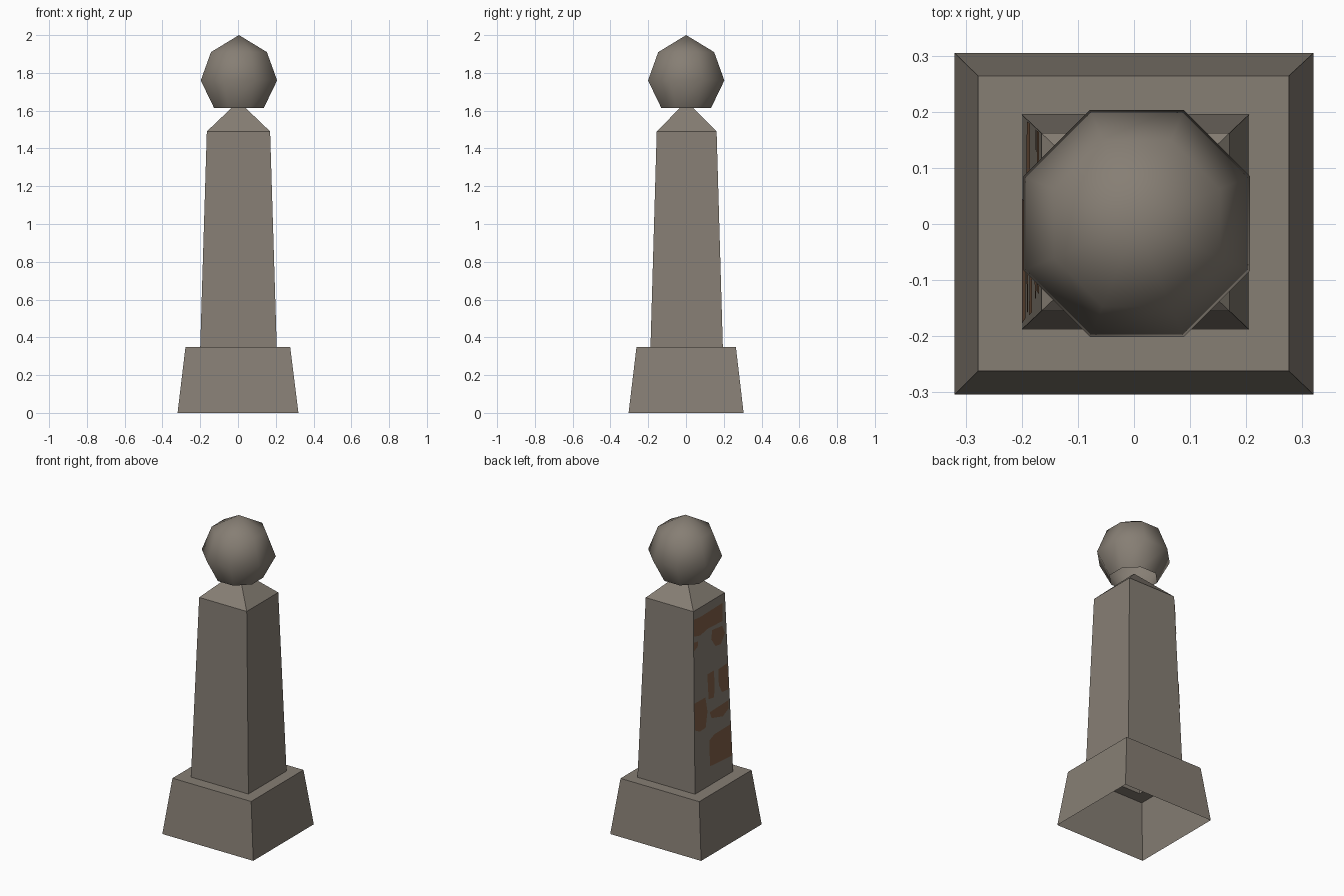
import bpy, math
from mathutils import Vector

if "Cube" in bpy.data.objects:
    bpy.data.objects.remove(bpy.data.objects["Cube"])


def material(name, rgb):
    m = bpy.data.materials.new(name)
    m.diffuse_color = (*rgb, 1.0)
    m.use_nodes = True
    m.node_tree.nodes["Principled BSDF"].inputs["Base Color"].default_value = m.diffuse_color
    return m


stone = material("weathered stone", (0.24, 0.21, 0.175))
rust = material("rust brown", (0.22, 0.115, 0.063))


def add_object(name, verts, faces, mat, smooth=False):
    mesh = bpy.data.meshes.new(name)
    mesh.from_pydata(verts, [], faces)
    mesh.materials.append(mat)
    for p in mesh.polygons:
        p.use_smooth = smooth
    mesh.update()
    obj = bpy.data.objects.new(name, mesh)
    bpy.context.collection.objects.link(obj)
    return obj


def loft(name, rings, apex=None, smooth=False):
    """Skin rings of equal point count, optionally closed with an apex."""
    n = len(rings[0])
    verts = [v for ring in rings for v in ring]
    faces = [(k * n + i, k * n + (i + 1) % n, (k + 1) * n + (i + 1) % n, (k + 1) * n + i)
             for k in range(len(rings) - 1) for i in range(n)]
    if apex:
        last = (len(rings) - 1) * n
        faces += [(last + i, last + (i + 1) % n, len(verts)) for i in range(n)]
        verts.append(apex)
    return add_object(name, verts, faces, stone, smooth)


def rect(x0, x1, y0, y1, z):
    return [(x0, y0, z), (x1, y0, z), (x1, y1, z), (x0, y1, z)]


def octagon(apothem, z, cx=0.005, cy=0.001):
    r = apothem / math.cos(math.pi / 8)
    return [(cx + r * math.cos(math.pi * (2 * i + 1) / 8),
             cy + r * math.sin(math.pi * (2 * i + 1) / 8), z) for i in range(8)]


foot = (-0.20, 0.205, -0.188, 0.195, 0.35)
head = (-0.165, 0.17, -0.155, 0.162, 1.49)

# Plinth: hollow underneath, ledge runs in to the shaft
loft("plinth", [rect(-0.32, 0.32, -0.304, 0.305, 0.0),
                rect(-0.278, 0.276, -0.262, 0.264, 0.35),
                rect(*foot)])

# Tapered shaft with pyramid cap
loft("shaft", [rect(*foot), rect(*head)], apex=(0.003, 0.003, 1.65))

# Low-poly ball finial, open below
loft("ball", [octagon(0.132, 1.615), octagon(0.202, 1.76), octagon(0.148, 1.91)],
     apex=(0.005, 0.001, 2.0), smooth=True)

# Rust patches on the left face: (across from back to front, down from the top)
patches = [
    [(0, .044), (.19, .05), (.9, .046), (.88, .145), (.44, .138), (.19, .15), (0, .137)],
    [(.56, .16), (.86, .17), (.94, .217), (.8, .265), (.64, .258), (.52, .207)],
    [(0, .17), (.12, .175), (.11, .205), (0, .215)],
    [(.7, .394), (.97, .39), (.97, .536), (.78, .53), (.7, .48)],
    [(.38, .386), (.58, .386), (.57, .5), (.55, .533), (.4, .525)],
    [(.42, .6), (.95, .595), (.95, .64), (.78, .665), (.47, .638)],
    [(0, .503), (.31, .505), (.36, .588), (.3, .67), (.14, .673), (0, .65)],
    [(.4, .752), (.53, .735), (.97, .733), (.98, .908), (.57, .9), (.39, .895)],
]
top_back, top_front = Vector((head[0], head[3], head[4])), Vector((head[0], head[2], head[4]))
low_back, low_front = Vector((foot[0], foot[3], foot[4])), Vector((foot[0], foot[2], foot[4]))
verts, faces = [], []
for patch in patches:
    start = len(verts)
    for t, v in patch:
        p = top_back.lerp(top_front, t).lerp(low_back.lerp(low_front, t), v)
        verts.append(p + Vector((-0.003, 0, 0)))
    # reversed so the plates face outwards (-x)
    faces.append(tuple(reversed(range(start, len(verts)))))
add_object("rust_patches", verts, faces, rust)
